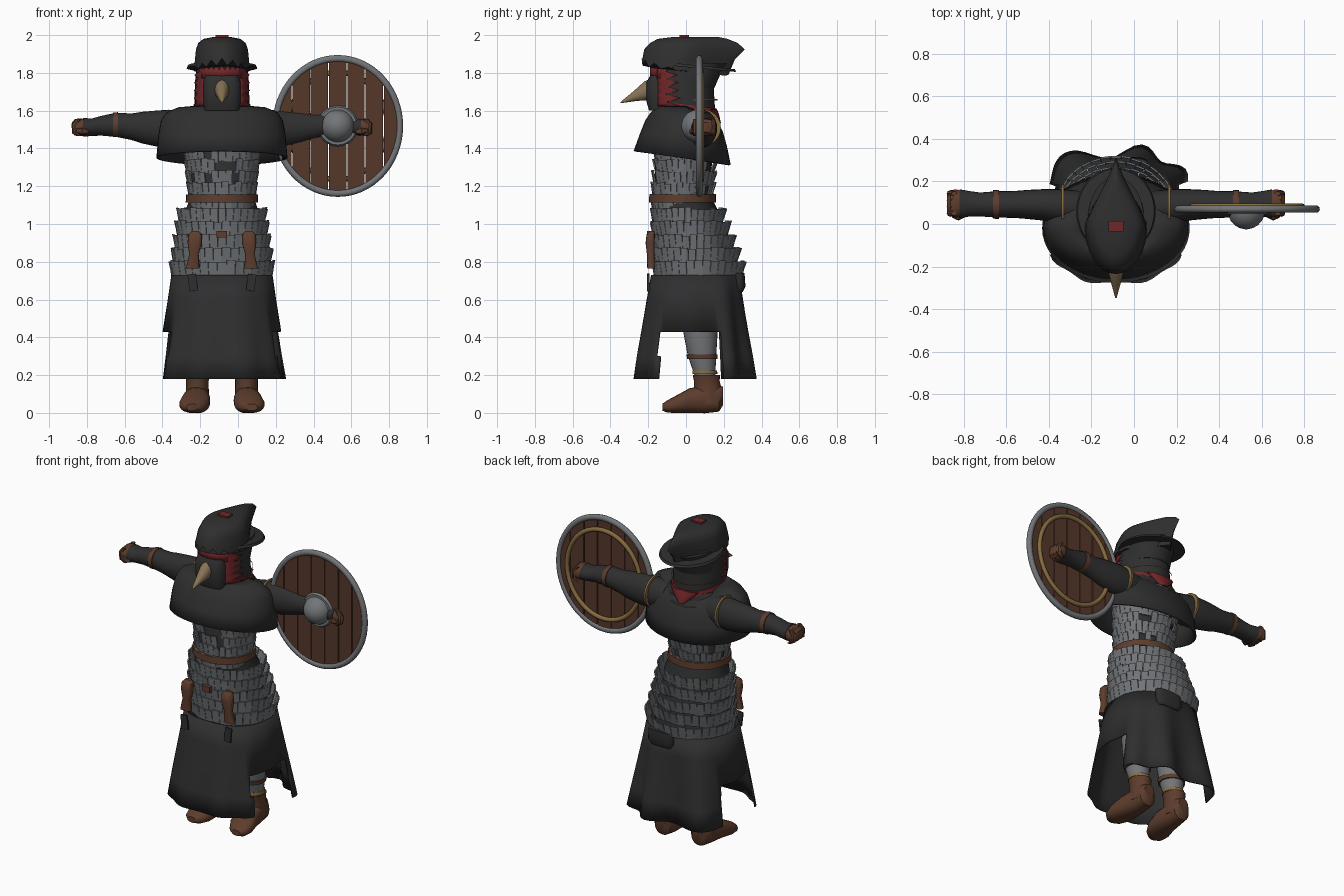
import bpy, bmesh, math, random
from math import sin, cos, pi, radians
from mathutils import Matrix, Vector

random.seed(4)
if "Cube" in bpy.data.objects:
    bpy.data.objects.remove(bpy.data.objects["Cube"])
MID = -0.085  # body axis


def material(name, r, g, b):
    m = bpy.data.materials.new(name)
    m.use_nodes = True
    m.diffuse_color = (r, g, b, 1)
    m.node_tree.nodes["Principled BSDF"].inputs["Base Color"].default_value = (r, g, b, 1)
    return m


BLACK = material("black cloth", .028, .028, .028)
STEEL = material("steel", .17, .18, .19)
LEATHER = material("brown leather", .11, .046, .026)
WOOD = material("shield wood", .092, .039, .023)
RED = material("red cloth", .17, .02, .022)
HORN = material("horn beak", .24, .17, .09)
GOLD = material("tan rope", .24, .15, .05)


def finish(name, bm, mat, thick=0, angle=40):
    bmesh.ops.recalc_face_normals(bm, faces=bm.faces)
    me = bpy.data.meshes.new(name)
    bm.to_mesh(me)
    bm.free()
    me.materials.append(mat)
    me.shade_smooth()
    me.set_sharp_from_angle(angle=radians(angle))
    ob = bpy.data.objects.new(name, me)
    ob.location.x = MID
    bpy.context.collection.objects.link(ob)
    if thick:
        ob.modifiers.new("thickness", 'SOLIDIFY').thickness = thick
    return ob


def loft(name, mat, rings, axis='z', n=24, caps=True, power=1, warp=None, thick=0, keep=None):
    """Skin ellipses given as (position, centre1, centre2, radius1, radius2)."""
    bm = bmesh.new()
    rows = []
    for p, c1, c2, r1, r2 in rings:
        row = []
        for i in range(n):
            a = 2 * pi * i / n
            ca, sa = cos(a), sin(a)
            u = c1 + r1 * math.copysign(abs(ca) ** power, ca)
            v = c2 + r2 * math.copysign(abs(sa) ** power, sa)
            co = Vector({'z': (u, v, p), 'x': (p, u, v), 'y': (u, p, v)}[axis])
            row.append(bm.verts.new(warp(co, a) if warp else co))
        rows.append(row)
    for r, q in zip(rows, rows[1:]):
        for i in range(n):
            j = (i + 1) % n
            bm.faces.new((r[i], r[j], q[j], q[i]))
    if caps:
        bm.faces.new(rows[0])
        bm.faces.new(rows[-1])
    if keep:
        bad = [f for f in bm.faces if not keep(f.calc_center_median())]
        bmesh.ops.delete(bm, geom=bad, context='FACES')
    return finish(name, bm, mat, thick)


def box(name, mat, at, size, rot=0):
    bm = bmesh.new()
    m = Matrix.Translation(at) @ Matrix.Rotation(rot, 4, 'Y') @ Matrix.Diagonal((*size, 1))
    bmesh.ops.create_cube(bm, size=1, matrix=m)
    return finish(name, bm, mat)


def scales(name, rows, n, lost):
    """Rows of plates leaning outwards at the top; lost gives the chance of a missing plate."""
    bm = bmesh.new()
    for k, (z, cy, rx, ry, h) in enumerate(rows):
        for i in range(n):
            a = 2 * pi * (i + k % 2 / 2) / n
            if random.random() < lost(a, z):
                continue
            nor = Vector((cos(a) / rx, sin(a) / ry, 0)).normalized()
            tan = Vector((-nor.y, nor.x, 0))
            t = random.uniform(.12, .24) + .12 * max(0, sin(a))
            up = nor * sin(t) + Vector((0, 0, cos(t)))
            m = Matrix((tan, nor, up)).transposed().to_4x4()
            m.translation = (rx * cos(a), cy + ry * sin(a), z + random.uniform(-.006, .006))
            w = 2 * pi * math.hypot(rx * sin(a), ry * cos(a)) / n * .97
            bmesh.ops.create_cube(bm, size=1, matrix=m @ Matrix.Diagonal((w, .008, h, 1)))
    return finish(name, bm, STEEL, angle=20)


# Torso and scale armour, worn through at the breast and upper back
def chest_wear(a, z):
    if z > 1.24 and abs(a - 1.5 * pi) < .4:
        return .5
    return .12 if sin(a) > 0 else .04


loft("torso", BLACK, [(.7, 0, .05, .24, .2), (1.05, 0, .01, .2, .17), (1.15, 0, -.02, .165, .15),
                      (1.4, 0, -.01, .18, .15), (1.52, 0, .03, .25, .13), (1.6, 0, .02, .16, .13)])
scales("chest_scales", [(1.118 + .062 * k, -.02 + .004 * k, .173 + .006 * k, .162, .078) for k in range(7)],
       32, chest_wear)
scales("hip_scales", [(1.042 - .07 * k, .01 + .014 * k, .23 + .01 * k, .19 + .012 * k, .085) for k in range(5)],
       36, lambda a, z: 0)
loft("belt", LEATHER, [(1.115, 0, -.018, .192, .178), (1.157, 0, -.018, .19, .176)], n=32)


# Long skirt, cut short at both sides, with deep folds behind
def folds(co, a):
    back = max(0, sin(a)) ** .5
    drop = max(0, .73 - co.z)
    k = drop * (.014 * cos(10 * a) + back * (.05 * cos(7.5 * a - 10.2) + .09 * abs(sin(2 * a)) - .04))
    return co + Vector((cos(a), sin(a), 0)) * k


loft("skirt", BLACK, [(.73, 0, .05, .268, .235), (.6, 0, .045, .285, .255), (.43, 0, .04, .31, .28),
                      (.3, 0, .037, .328, .3), (.18, 0, .035, .345, .315)],
     n=72, caps=False, power=.82, warp=folds, thick=.008,
     keep=lambda c: c.z > .43 or not -.15 < c.y < .19)

# Pouches and straps hanging from the hips
for s in (-1, 1):
    loft("hip_pouch", LEATHER, [(.765, s * .155, -.185, .036, .02), (.84, s * .148, -.187, .025, .02),
                                (.9, s * .144, -.19, .038, .024), (.945, s * .142, -.187, .036, .022),
                                (.962, s * .142, -.18, .02, .012)], n=16, power=.6)
    box("strap_end", BLACK, (s * .155, -.2, .69), (.045, .012, .09), s * .12)
box("small_pouch", LEATHER, (0, -.195, .945), (.055, .025, .035))
loft("back_pouch", BLACK, [(.64, .06, .28, .07, .02), (.67, .06, .285, .09, .03), (.74, .06, .28, .09, .03)], power=.7)

# Legs and boots
for s in (-1, 1):
    x = s * .13
    loft("leg", STEEL, [(.2, x, .1, .055, .055), (.3, x, .085, .072, .075), (.42, x, .077, .082, .09),
                        (.73, x * .9, .06, .1, .1)])
    loft("shin_strap", LEATHER, [(.285, x, .087, .078, .08), (.31, x, .084, .08, .083)])
    loft("ankle_rope", GOLD, [(.205, x, .1, .065, .066), (.225, x, .1, .064, .065)])
    loft("boot_shaft", LEATHER, [(.05, x, .115, .064, .07), (.13, x, .115, .06, .073), (.17, x, .11, .06, .068),
                                 (.2, x, .108, .066, .072)])
    loft("boot_foot", LEATHER, [(.195, x, .09, .035, .05), (.175, x, .075, .056, .068), (.1, x, .07, .064, .072),
                                (.02, x + s * .006, .065, .074, .066), (-.05, x + s * .016, .046, .08, .047),
                                (-.1, x + s * .025, .034, .06, .032), (-.125, x + s * .028, .03, .03, .018)],
         axis='y', power=.85)

# Arms, cuffs and fists
for s in (-1, 1):
    loft("arm", BLACK, [(s * .15, .07, 1.5, .085, .085), (s * .28, .085, 1.505, .08, .1), (s * .34, .09, 1.505, .074, .096),
                        (s * .42, .092, 1.51, .068, .084), (s * .48, .092, 1.515, .063, .07),
                        (s * .56, .092, 1.525, .062, .064), (s * .64, .092, 1.52, .056, .052),
                        (s * .69, .095, 1.512, .06, .046), (s * .735, .095, 1.512, .068, .05)], axis='x')
    loft("shoulder_rope", GOLD, [(s * .245, .08, 1.51, .105, .1), (s * .257, .08, 1.51, .105, .1)], axis='x')
    loft("forearm_strap", LEATHER, [(s * .55, .092, 1.526, .068, .066), (s * .578, .092, 1.525, .067, .065)], axis='x')
    loft("fist", LEATHER, [(s * .72, .095, 1.512, .058, .042), (s * .75, .097, 1.512, .066, .047),
                           (s * .778, .097, 1.512, .062, .044), (s * .795, .097, 1.512, .04, .026)],
         axis='x', n=16, power=.85)
    for k in range(4):
        y = .05 + .031 * k
        loft("finger", LEATHER, [(1.465, s * .755, y, .014, .011), (1.48, s * .776, y, .018, .016),
                                 (1.53, s * .778, y, .018, .016), (1.556, s * .76, y, .014, .011)], n=8)
    loft("thumb", LEATHER, [(s * .71, .045, 1.49, .014, .015), (s * .74, .033, 1.49, .017, .018),
                            (s * .77, .04, 1.495, .01, .012)], axis='x', n=8)


# Shoulder cape: higher hem in front, lower neckline behind
def drape(co, a):
    back = sin(a)
    if co.z < 1.45:
        co.z -= .037 * back
    elif back > 0:
        co.z -= .06 * back
    return co


loft("cape", BLACK, [(1.625, 0, 0, .15, .15), (1.618, 0, -.005, .23, .155), (1.59, 0, -.008, .295, .18),
                     (1.55, 0, -.01, .322, .205), (1.47, 0, -.015, .337, .232), (1.35, 0, -.02, .347, .257)],
     n=48, caps=False, warp=drape, thick=.012)

# Head, collar and neck kerchief
loft("hood", BLACK, [(1.5, 0, .02, .14, .13), (1.62, 0, -.005, .146, .158), (1.75, 0, -.02, .143, .165),
                     (1.87, 0, -.01, .13, .17)], n=32)
loft("collar", RED, [(1.6, 0, 0, .155, .166), (1.632, 0, 0, .15, .162)], n=32,
     warp=lambda co, a: co - Vector((0, 0, .02 * sin(a))))
loft("kerchief", RED, [(1.535, 0, .165, .02, .02), (1.58, 0, .15, .07, .025), (1.61, 0, .135, .1, .028)], n=16)
loft("neck_rope", GOLD, [(1.655, 0, .01, .148, .157), (1.662, 0, .01, .148, .157)], n=32,
     keep=lambda c: c.y > .05)

# Ragged red lining framing the face
bm = bmesh.new()


def on_hood(a, z):
    return bm.verts.new((.15 * sin(a), -.018 - .173 * cos(a), z))


STEPS = 10
for s in (-1, 1):
    rows = []
    for i in range(STEPS + 1):
        outer = (1.1 if i % 2 else 1.5) - .016 * i + random.uniform(-.06, .06)
        z = 1.625 + .205 * i / STEPS
        rows.append([on_hood(s * (.68 + (outer - .68) * f), z) for f in (0, .33, .66, 1)])
    for r, q in zip(rows, rows[1:]):
        for k in range(3):
            bm.faces.new((r[k], r[k + 1], q[k + 1], q[k]))
brow = [[on_hood(.1 * k, 1.77), on_hood(.1 * k, 1.845 - .03 * (k % 2))] for k in range(-8, 9)]
for r, q in zip(brow, brow[1:]):
    bm.faces.new((r[0], q[0], q[1], r[1]))
finish("face_lining", bm, RED, .008)

# Mask and horn beak
loft("mask", BLACK, [(1.6, 0, -.12, .095, .075), (1.65, 0, -.12, .1, .09), (1.75, 0, -.12, .1, .09),
                     (1.785, 0, -.12, .09, .07)], power=.6)
loft("beak", HORN, [(-.17, 0, 1.715, .043, .064), (-.22, 0, 1.705, .037, .05), (-.28, 0, 1.675, .022, .026),
                    (-.348, 0, 1.642, .003, .003)], axis='y', n=12)


# Hat: pointed rearward crown with ragged front, thin brim and red badge
def point_back(co, a):
    if co.y > 0:
        co.x *= max(.05, 1 - co.y / .34)
    if co.z < 1.84:
        ragged = .018 * max(0, -sin(a)) * cos(pi * round(a * 16 / pi))
        co.z += ragged - .035 * sin(a) - .015 * abs(cos(a))
    return co


loft("hat_crown", BLACK, [(1.825, 0, -.005, .148, .23), (1.87, 0, .013, .146, .245), (1.925, 0, .045, .14, .266),
                          (1.958, 0, .042, .128, .232), (1.98, 0, .035, .1, .185), (1.99, 0, .05, .05, .12)],
     n=32, warp=point_back)
loft("hat_brim", BLACK, [(1.825, 0, .06, .187, .205), (1.84, 0, .06, .18, .198)], n=40,
     warp=lambda co, a: co - Vector((0, 0, .02 * sin(a))))
loft("hat_back", BLACK, [(1.72, 0, 0, .138, .15), (1.8, 0, .02, .138, .165), (1.85, 0, .03, .13, .19)], n=32)
box("hat_badge", RED, (0, -.01, 1.985), (.07, .05, .03))
box("hat_badge_centre", RED, (0, -.01, 1.993), (.03, .03, .014))

# Tall oval shield: planks, rim, boss and rope ring
SX, SZ, SY, R, TALL = .613, 1.519, .07, .33, 1.085


def ring(name, mat, radius, tube, y):
    bpy.ops.mesh.primitive_torus_add(major_radius=radius, minor_radius=tube, major_segments=64, minor_segments=10,
                                     location=(MID + SX, y, SZ), rotation=(pi / 2, 0, 0))
    ob = bpy.context.object
    ob.name = name
    ob.scale.y = TALL
    ob.data.materials.append(mat)
    ob.data.shade_smooth()


bm = bmesh.new()
W = .097
for k in range(-3, 4):
    xs = [k * W + (W - .005) * (j / 6 - .5) for j in range(7)]
    xs = [max(-R, min(R, x)) for x in xs]
    outline = [(x, TALL * math.sqrt(R * R - x * x)) for x in xs]
    outline += [(x, -z) for x, z in reversed(outline)]
    face = bm.faces.new([bm.verts.new((SX + x, SY + .008, SZ + z)) for x, z in outline])
    out = bmesh.ops.extrude_face_region(bm, geom=[face])
    moved = [v for v in out["geom"] if isinstance(v, bmesh.types.BMVert)]
    bmesh.ops.translate(bm, verts=moved, vec=(0, -.016, 0))
bmesh.ops.remove_doubles(bm, verts=bm.verts, dist=.0001)
finish("shield_planks", bm, WOOD)
ring("shield_rim", STEEL, .329, .017, SY)
ring("shield_rope", GOLD, .262, .013, SY + .014)
loft("boss_flange", STEEL, [(.062, SX, SZ, .108, .108), (.048, SX, SZ, .1, .1)], axis='y', n=32)
loft("boss_dome", STEEL, [(.065 - .09 * sin(t), SX, SZ, .088 * cos(t), .088 * cos(t))
                          for t in (0, .3, .6, .9, 1.2, 1.5)], axis='y', n=32)
